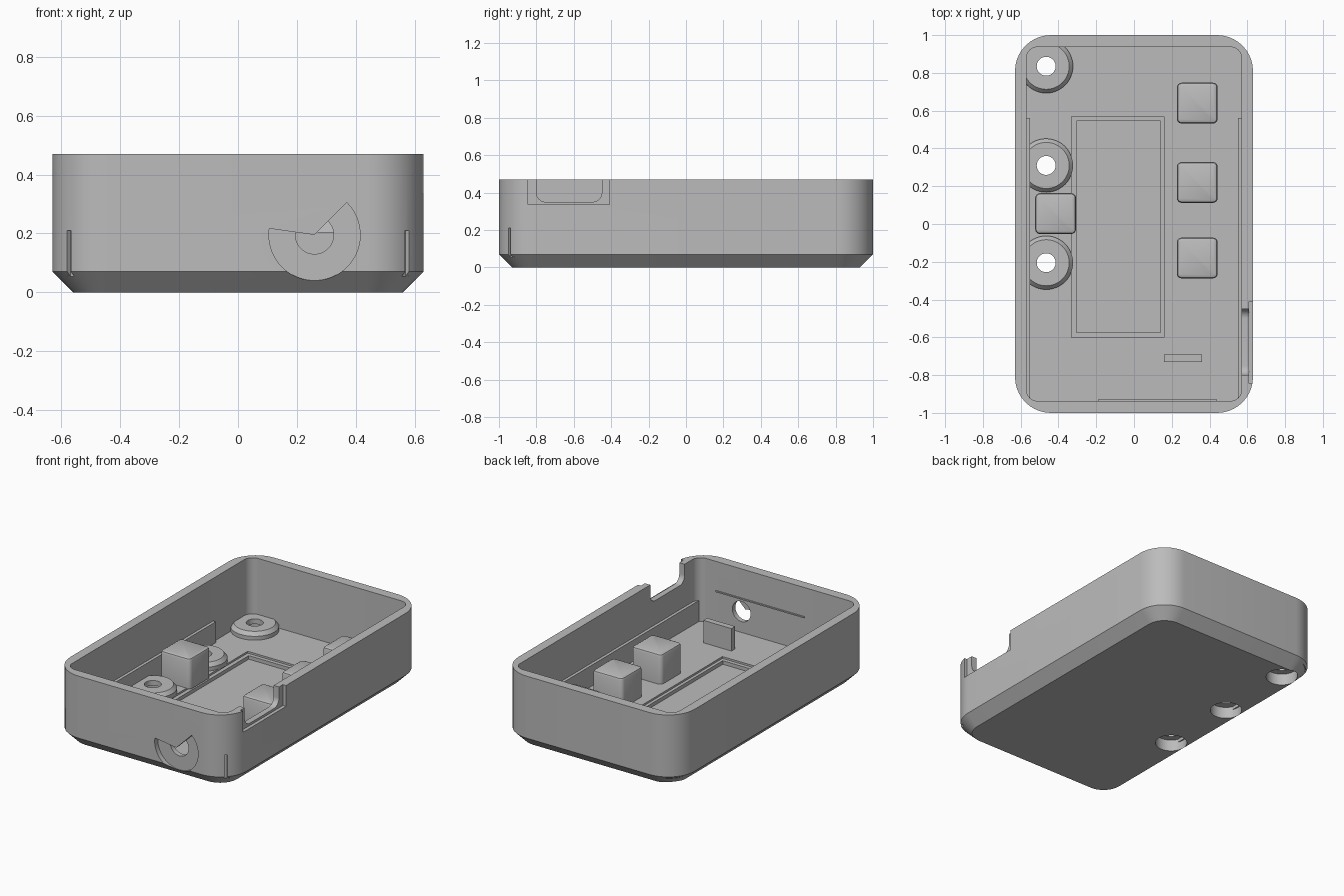
import bpy, bmesh
from math import sin, cos, pi, radians
from mathutils import Matrix, Vector

if "Cube" in bpy.data.objects:
    bpy.data.objects.remove(bpy.data.objects["Cube"])

grey = bpy.data.materials.new("case_grey")
grey.use_nodes = True
COLOUR = (0.5, 0.5, 0.5, 1)
grey.diffuse_color = COLOUR
grey.node_tree.nodes["Principled BSDF"].inputs["Base Color"].default_value = COLOUR


def finish(name, bm, matrix=None):
    if matrix:
        bm.transform(matrix)
    bmesh.ops.recalc_face_normals(bm, faces=bm.faces)
    mesh = bpy.data.meshes.new(name)
    bm.to_mesh(mesh)
    bm.free()
    mesh.materials.append(grey)
    obj = bpy.data.objects.new(name, mesh)
    bpy.context.collection.objects.link(obj)
    return obj


def activate(obj):
    bpy.ops.object.select_all(action='DESELECT')
    obj.select_set(True)
    bpy.context.view_layer.objects.active = obj


def rounded(hx, hy, r, steps=10):
    """Outline of a rounded rectangle."""
    pts = []
    for i, (sx, sy) in enumerate([(1, 1), (-1, 1), (-1, -1), (1, -1)]):
        for k in range(steps + 1):
            a = (i + k / steps) * pi / 2
            pts.append((sx * (hx - r) + r * cos(a), sy * (hy - r) + r * sin(a)))
    return pts


def circle(r, n=48):
    return [(r * cos(2 * pi * k / n), r * sin(2 * pi * k / n)) for k in range(n)]


def loft(name, rings, matrix=None):
    """Skin a stack of (outline, height) rings and cap both ends."""
    bm = bmesh.new()
    loops = [[bm.verts.new((x, y, z)) for x, y in pts] for pts, z in rings]
    for a, b in zip(loops, loops[1:]):
        for i in range(len(a)):
            j = (i + 1) % len(a)
            bm.faces.new((a[i], a[j], b[j], b[i]))
    bm.faces.new(loops[0])
    bm.faces.new(loops[-1])
    return finish(name, bm, matrix)


def box(name, lo, hi, matrix=None):
    bm = bmesh.new()
    bmesh.ops.create_cube(bm, size=1)
    lo, hi = Vector(lo), Vector(hi)
    bm.transform(Matrix.Translation((lo + hi) / 2) @ Matrix.Diagonal((*(hi - lo), 1)))
    return finish(name, bm, matrix)


def cut(obj, cutters):
    """Subtract each cutter, then drop it."""
    for cutter in cutters:
        cutter.hide_render = True
        activate(obj)
        mod = obj.modifiers.new("cut", 'BOOLEAN')
        mod.operation, mod.solver, mod.object = 'DIFFERENCE', 'EXACT', cutter
        bpy.ops.object.modifier_apply(modifier=mod.name)
        bpy.data.objects.remove(cutter)


def smooth(obj):
    activate(obj)
    bpy.ops.object.shade_smooth_by_angle(angle=radians(25))


def at(x, y, z=0):
    return Matrix.Translation((x, y, z))


def screw_cutters(x, y):
    return [loft("screw_hole", [(circle(0.05), -0.1), (circle(0.05), 0.3)], at(x, y)),
            loft("screw_recess", [(circle(0.095), -0.1), (circle(0.095), 0.075)], at(x, y))]


# Open tray with a chamfered base
FLOOR, TOP = 0.06, 0.47
case = loft("case_shell", [
    (rounded(0.56, 0.93, 0.12), 0), (rounded(0.63, 1, 0.19), 0.07),
    (rounded(0.63, 1, 0.19), TOP), (rounded(0.57, 0.937, 0.06), TOP),
    (rounded(0.57, 0.937, 0.06), FLOOR)])

# Stepped display recess in the floor
cut(case, [box("window_step", (-0.33, -0.6, 0.048), (0.16, 0.57, 0.2)),
           box("window_pocket", (-0.305, -0.575, 0.025), (0.14, 0.545, 0.2))])

# Port opening in the left wall: shallow outer recess, rounded through cut
along_x = Matrix(((0, 0, 1, 0), (1, 0, 0, -0.625), (0, 1, 0, 0.5), (0, 0, 0, 1)))
cut(case, [box("port_recess", (0.608, -0.845, 0.335), (0.8, -0.41, 0.6)),
           loft("port_opening", [(rounded(0.175, 0.15, 0.05), 0.5),
                                 (rounded(0.175, 0.15, 0.05), 0.8)], along_x)])

# Front dial: part-circle recess around a round hole
along_y = Matrix(((1, 0, 0, 0.26), (0, 0, 1, 0), (0, 1, 0, 0.195), (0, 0, 0, 1)))
start, sweep = radians(172), radians(233)
sector = [(0, 0)] + [(0.155 * cos(start + sweep * k / 40), 0.155 * sin(start + sweep * k / 40))
                     for k in range(41)]
cut(case, [loft("dial_recess", [(sector, -1.1), (sector, -0.968)], along_y),
           loft("dial_hole", [(circle(0.065), -0.975), (circle(0.065), -0.9)], along_y)])

# Slits on the two front corners
for side in (-1, 1):
    turn = at(side * 0.575, -0.945) @ Matrix.Rotation(side * pi / 4, 4, 'Z')
    cut(case, [box("corner_slit", (-0.009, -0.1, 0.05), (0.009, 0.018, 0.21), turn)])

# Screw bosses with counterbored holes
for n, y in enumerate((0.835, 0.31, -0.205)):
    cut(case, screw_cutters(-0.465, y))
    boss = loft(f"screw_boss_{n + 1}", [(circle(0.142), 0.055), (circle(0.142), 0.085),
                                        (circle(0.122), 0.108)], at(-0.465, y))
    cut(boss, screw_cutters(-0.465, y))
    smooth(boss)
smooth(case)

# Support blocks with eased edges
for n, (x, y) in enumerate([(0.335, 0.64), (0.335, 0.22), (0.335, -0.18), (-0.415, 0.055)]):
    block = loft(f"support_block_{n + 1}", [
        (rounded(0.108, 0.108, 0.025, 4), 0.055), (rounded(0.108, 0.108, 0.025, 4), 0.235),
        (rounded(0.103, 0.103, 0.02, 4), 0.247), (rounded(0.092, 0.092, 0.012, 4), 0.252)],
        at(x, y))
    smooth(block)

# Upright tab, side rails and the thin line inside the front wall
box("upright_tab", (0.16, -0.73, 0.055), (0.36, -0.692, 0.205))
for side, name in ((-1, "right_rail"), (1, "left_rail")):
    edges = sorted((side * 0.551, side * 0.58))
    box(name, (edges[0], -0.92, 0.055), (edges[1], 0.56, 0.195))
box("front_ridge", (-0.19, -0.94, 0.275), (0.44, -0.93, 0.283))
